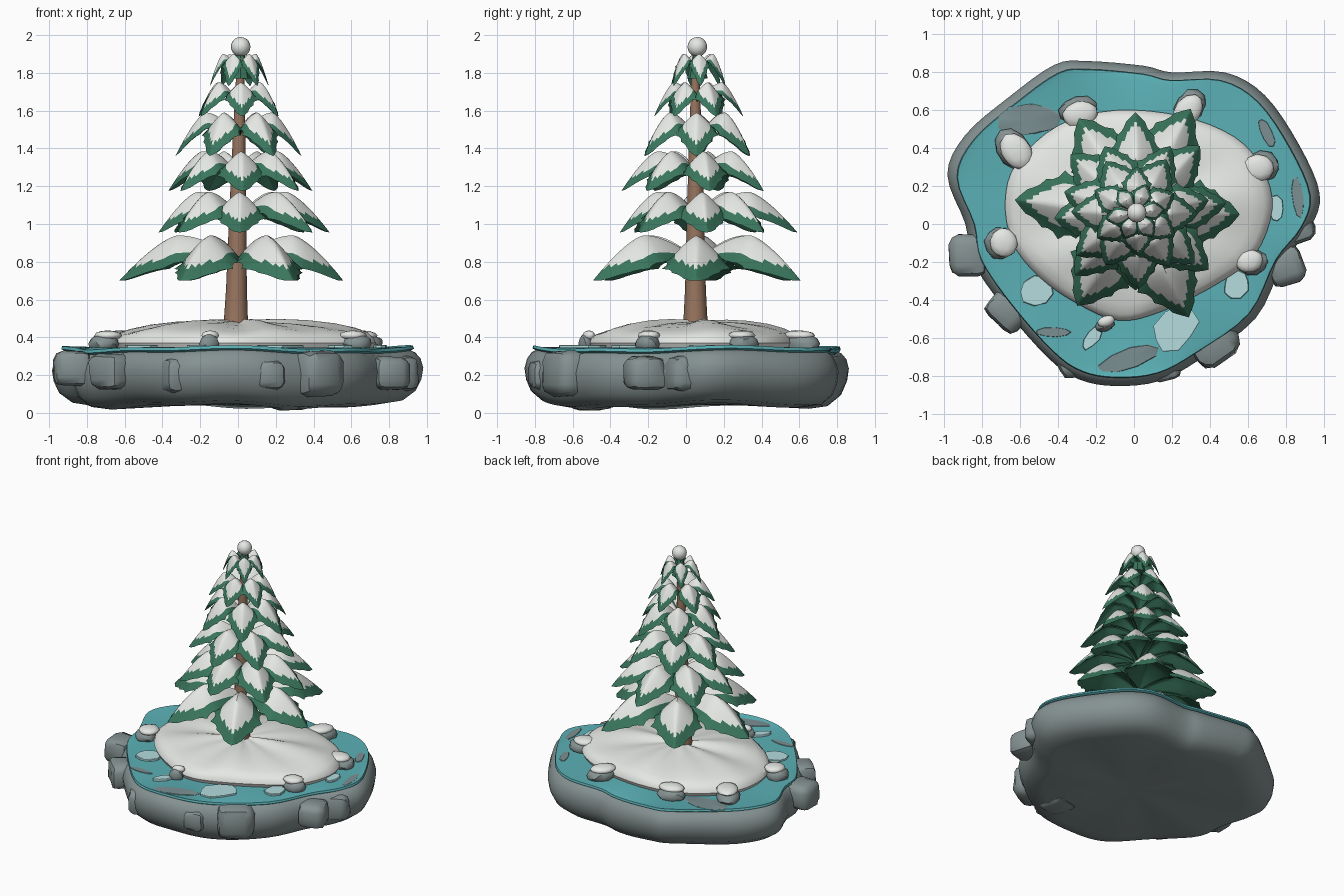
import bpy, bmesh, math, random
from mathutils import Vector, Matrix

if "Cube" in bpy.data.objects:
    bpy.data.objects.remove(bpy.data.objects["Cube"])

random.seed(4)


def mat(name, r, g, b):
    m = bpy.data.materials.new(name)
    m.diffuse_color = (r, g, b, 1)
    m.use_nodes = True
    m.node_tree.nodes["Principled BSDF"].inputs["Base Color"].default_value = m.diffuse_color
    return m


ROCK = mat("grey rock", .235, .285, .285)
WATER = mat("teal water", .105, .44, .47)
SNOW = mat("white snow", .80, .82, .79)
GREEN = mat("pine green", .042, .18, .11)
BARK = mat("brown bark", .32, .18, .115)
ICE = mat("pale ice", .46, .72, .74)
SHOAL = mat("wet stone", .20, .28, .29)


def finish(bm, name, mats, angle=35):
    bmesh.ops.recalc_face_normals(bm, faces=bm.faces)
    me = bpy.data.meshes.new(name)
    bm.to_mesh(me)
    bm.free()
    for m in mats:
        me.materials.append(m)
    me.shade_smooth()
    me.set_sharp_from_angle(angle=math.radians(angle))
    ob = bpy.data.objects.new(name, me)
    bpy.context.collection.objects.link(ob)
    return ob


def smooth_loop(pts, sub=4):
    """Closed Catmull-Rom curve through 2D points."""
    p = [Vector(q) for q in pts]
    n, out = len(p), []
    for i in range(n):
        a, b, c, d = (p[(i + k) % n] for k in (-1, 0, 1, 2))
        for s in range(sub):
            t = s / sub
            out.append(.5 * (2 * b + (c - a) * t + (2 * a - 5 * b + 4 * c - d) * t * t
                             + (3 * b - a - 3 * c + d) * t ** 3))
    return out


def loft(name, outline, centre, rings, mats, wave=None, angle=35):
    """Stack scaled copies of an outline and close both ends."""
    bm = bmesh.new()
    c = Vector(centre)
    rows = []
    for s, z in rings:
        row = []
        for q in outline:
            d = (q - c) * s
            a = math.atan2(d.y, d.x)
            dz = wave(a, s, z) if wave else 0
            row.append(bm.verts.new((c.x + d.x, c.y + d.y, z + dz)))
        rows.append(row)
    n = len(outline)
    for lo, hi in zip(rows, rows[1:]):
        for i in range(n):
            j = (i + 1) % n
            bm.faces.new((lo[i], lo[j], hi[j], hi[i]))
    for row, z in ((rows[0], rings[0][1]), (rows[-1], rings[-1][1])):
        v = bm.verts.new((c.x, c.y, z))
        for i in range(n):
            bm.faces.new((row[i], row[(i + 1) % n], v))
    return finish(bm, name, mats, angle)


# Island base and water sheet share a gently waving rim
shore = smooth_loop([
    (-.25, .86), (.05, .835), (.2, .80), (.48, .80), (.69, .68), (.87, .42), (.98, .16),
    (.93, -.02), (.79, -.2), (.64, -.5), (.34, -.72), (.13, -.83), (-.1, -.855), (-.29, -.82),
    (-.45, -.71), (-.68, -.45), (-.85, -.2), (-.89, 0), (-.985, .26), (-.89, .47),
    (-.66, .67), (-.42, .84)])


def rim(a):
    return .008 * math.sin(3 * a + .5) + .005 * math.sin(7 * a)


loft("rock_base", shore, (0, 0),
     [(.4, .045), (.78, .035), (.89, .05), (.96, .10), (.99, .16), (1, .22), (.985, .27),
      (.955, .31), (.92, .325), (.5, .31)], [ROCK],
     lambda a, s, z: rim(a) if z > .3 and s > .9 else
     (.014 * math.sin(3 * a + 1) + .008 * math.sin(7 * a)) * (z < .3) * s, 45)
loft("water", shore, (0, 0), [(.6, .315), (.925, .318), (.95, .33), (.945, .346), (.9, .345),
                              (.5, .345)], [WATER],
     lambda a, s, z: rim(a) * (s > .91))

# Snow mound with soft radial folds
drift = smooth_loop([
    (.73, .08), (.68, .29), (.53, .46), (.25, .57), (-.1, .6), (-.4, .52), (-.62, .32),
    (-.68, .12), (-.64, -.1), (-.5, -.28), (-.3, -.42), (-.08, -.51), (.15, -.46),
    (.45, -.31), (.64, -.16)])
loft("snow_mound", drift, (.01, .06),
     [(.9, .335), (.98, .345), (1, .37), (.985, .395), (.94, .42), (.85, .44), (.7, .46),
      (.5, .475), (.3, .482), (.12, .485)], [SNOW],
     lambda a, s, z: (.010 * math.sin(5 * a + 1) + .007 * math.sin(9 * a))
     * (z > .4) * math.sin(math.pi * s) ** .5 if s < 1 else 0)


def lump(name, loc, size, m, sub=2, rough=.12, turn=0, angle=35):
    """Irregular stone made from a jittered icosphere."""
    bm = bmesh.new()
    bmesh.ops.create_icosphere(bm, subdivisions=sub, radius=1)
    for v in bm.verts:
        v.co *= 1 + random.uniform(-rough, rough)
    mx = Matrix.Translation(loc) @ Matrix.Rotation(turn, 4, 'Z') @ Matrix.Diagonal((*size, 1))
    bm.transform(mx)
    return finish(bm, name, [m], angle)


# Blocky boulders sunk into the rim: x, y, z, radius, turn
for x, y, z, r, turn in [(-.875, -.165, .235, .1, 0), (.80, -.22, .21, .095, .3),
                         (-.66, -.45, .22, .1, .8), (.40, -.60, .21, .13, .6),
                         (-.32, -.69, .2, .1, .4), (.16, -.74, .2, .08, .2),
                         (.84, .0, .21, .1, .4), (.28, -.5, .075, .1, .2)]:
    bm = bmesh.new()
    bmesh.ops.create_cube(bm, size=2)
    bmesh.ops.bevel(bm, geom=bm.edges[:], offset=.5, segments=2, affect='EDGES', profile=.5)
    for v in bm.verts:
        v.co *= 1 + random.uniform(-.05, .05)
    bm.transform(Matrix.Translation((x, y, z)) @ Matrix.Rotation(turn, 4, 'Z')
                 @ Matrix.Diagonal((r, r * 1.08, r * (.92 if z > .1 else .6), 1)))
    finish(bm, "rim_boulder", [ROCK], 40)

# Stones around the mound with snow caps: x, y, half-length, half-width, turn
for x, y, a, b, t in [(-.29, .59, .11, .08, .2), (.29, .61, .11, .08, .9),
                      (.665, .3, .10, .085, .1), (.62, -.2, .085, .07, .3),
                      (-.7, -.1, .085, .09, .2), (-.63, .39, .09, .12, .6),
                      (-.15, -.525, .055, .035, .3)]:
    d = Vector((x, y, 0)).normalized()
    lump("shore_stone", (x + d.x * .01, y + d.y * .01, .365), (a * .95, b * .95, .055), ROCK, 2, .06, t)
    lump("stone_snow_cap", (x - d.x * .012, y - d.y * .012, .41), (a * .87, b * .87, .027), SNOW, 2, .03, t, 60)


def plate(name, x, y, a, b, turn, m, z0, z1):
    """Thin irregular polygon slab lying on the water."""
    loop = []
    for i in range(9):
        t = i * math.tau / 9
        k = random.uniform(.88, 1.12)
        p = Matrix.Rotation(turn, 2) @ Vector((a * k * math.cos(t), b * k * math.sin(t)))
        loop.append(p + Vector((x, y)))
    loft(name, loop, (x, y), [(1, z0), (1, z1 - .003), (.95, z1)], [m], None, 25)


# Ice floes and stone shoals showing at the surface
for x, y, a, b, t in [(.22, -.55, .14, .1, .8), (.54, -.32, .08, .065, .9),
                      (-.51, -.35, .09, .075, .4), (.75, .08, .04, .07, 0),
                      (-.22, -.6, .08, .035, .9)]:
    plate("ice_floe", x, y, a, b, t, ICE, .34, .360)
for x, y, a, b, t in [(-.56, .55, .17, .085, .1), (-.03, -.71, .17, .055, .35),
                      (.865, .14, .03, .11, .1), (.7, .48, .03, .08, .4),
                      (-.43, -.57, .09, .025, 0)]:
    plate("shoal_patch", x, y, a, b, t, SHOAL, .342, .349)

# Trunk with a gentle lean and flared foot
bm = bmesh.new()
rows = []
for z, r in [(.44, .068), (.52, .062), (.66, .055), (.9, .049), (1.2, .041), (1.5, .032), (1.88, .018)]:
    cx = -.012 + .025 * (z - .44) / 1.44
    rows.append([bm.verts.new((cx + r * math.cos(i * math.tau / 12),
                               .05 + r * math.sin(i * math.tau / 12), z)) for i in range(12)])
for lo, hi in zip(rows, rows[1:]):
    for i in range(12):
        bm.faces.new((lo[i], lo[(i + 1) % 12], hi[(i + 1) % 12], hi[i]))
bm.faces.new(rows[0])
bm.faces.new(rows[-1])
finish(bm, "trunk", [BARK], 50)

NT, NV = 20, 14


def bough(ang, reach, half, z_in, z_peak, z_tip):
    """Drooping leaf-shaped bough: arched top, bulging underside, snow along the ridge."""
    bm = bmesh.new()
    grids = []
    for under in (0, 1):
        grid = []
        for i in range(NT + 1):
            t = i / NT
            w = half * (.2 + .8 * math.sin(min(t / .6, 1) * math.pi / 2) ** 1.2 if t < .6
                        else ((1 - t) / .4) ** .75)
            # ridge rises to its peak mid-way, then falls to the tip
            z = (z_in + (z_peak - z_in) * math.sin(t * math.pi) if t < .5
                 else z_tip + (z_peak - z_tip) * (1 - ((t - .5) * 2) ** 1.4))
            row = []
            for j in range(NV + 1):
                v = 2 * j / NV - 1
                # small needle points along the outer edge
                ww = w * (1.14 if i % 3 == 0 and j in (0, NV) and .3 < t < 1 else 1)
                drop = .95 * w * abs(v) ** 1.3
                thick = under * .42 * w * (1 - v * v)
                x = .02 + (reach - .02) * t
                row.append(bm.verts.new((x, ww * v, max(z - drop, z_tip - .01) - thick)))
            grid.append(row)
        grids.append(grid)
    for under, g in enumerate(grids):
        for i in range(NT):
            t = (i + .5) / NT
            limit = .73 if t < .6 else .73 * max(0, 1 - ((t - .6) / .31) ** 2.2)
            for j in range(NV):
                f = bm.faces.new((g[i][j], g[i + 1][j], g[i + 1][j + 1], g[i][j + 1]))
                v = abs((j + .5) * 2 / NV - 1)
                f.material_index = int(not under and v < limit)
    bmesh.ops.remove_doubles(bm, verts=bm.verts, dist=.0004)
    bm.transform(Matrix.Translation((.008, .06, 0)) @ Matrix.Rotation(math.radians(ang), 4, 'Z'))
    finish(bm, "bough", [GREEN, SNOW], 50)


# Lowest two tiers: direction and reach of each bough
for ang, reach in [(174, .64), (121, .58), (62, .62), (-1, .55), (297, .62), (238, .58)]:
    bough(ang, reach, .16, .83, .94, .70)
for ang, reach in [(270, .41), (322, .49), (6, .48), (46, .49), (90, .53), (138, .46),
                   (184, .43), (226, .46)]:
    bough(ang, reach, .125, 1.06, 1.17, .955)

# Upper tiers: count, first angle, reach, half width, inner / peak / tip height
for n, a0, reach, half, zi, zp, zt in [
        (7, 270, .39, .11, 1.28, 1.385, 1.175), (6, 0, .325, .1, 1.48, 1.59, 1.36),
        (6, 270, .235, .075, 1.66, 1.75, 1.57), (6, 10, .155, .05, 1.84, 1.9, 1.73)]:
    for k in range(n):
        bough(a0 + k * 360 / n + random.uniform(-4, 4), reach * random.uniform(.95, 1.06),
              half * random.uniform(.95, 1.05), zi, zp, zt)

# Green crown and snowball on the tip
bm = bmesh.new()
bmesh.ops.create_cone(bm, cap_ends=True, segments=8, radius1=.055, radius2=.02, depth=.14,
                      matrix=Matrix.Translation((.012, .06, 1.84)))
finish(bm, "crown", [GREEN])
bm = bmesh.new()
bmesh.ops.create_uvsphere(bm, u_segments=16, v_segments=10, radius=.052,
                          matrix=Matrix.Translation((.014, .06, 1.938)))
finish(bm, "snowball", [SNOW], 60)
